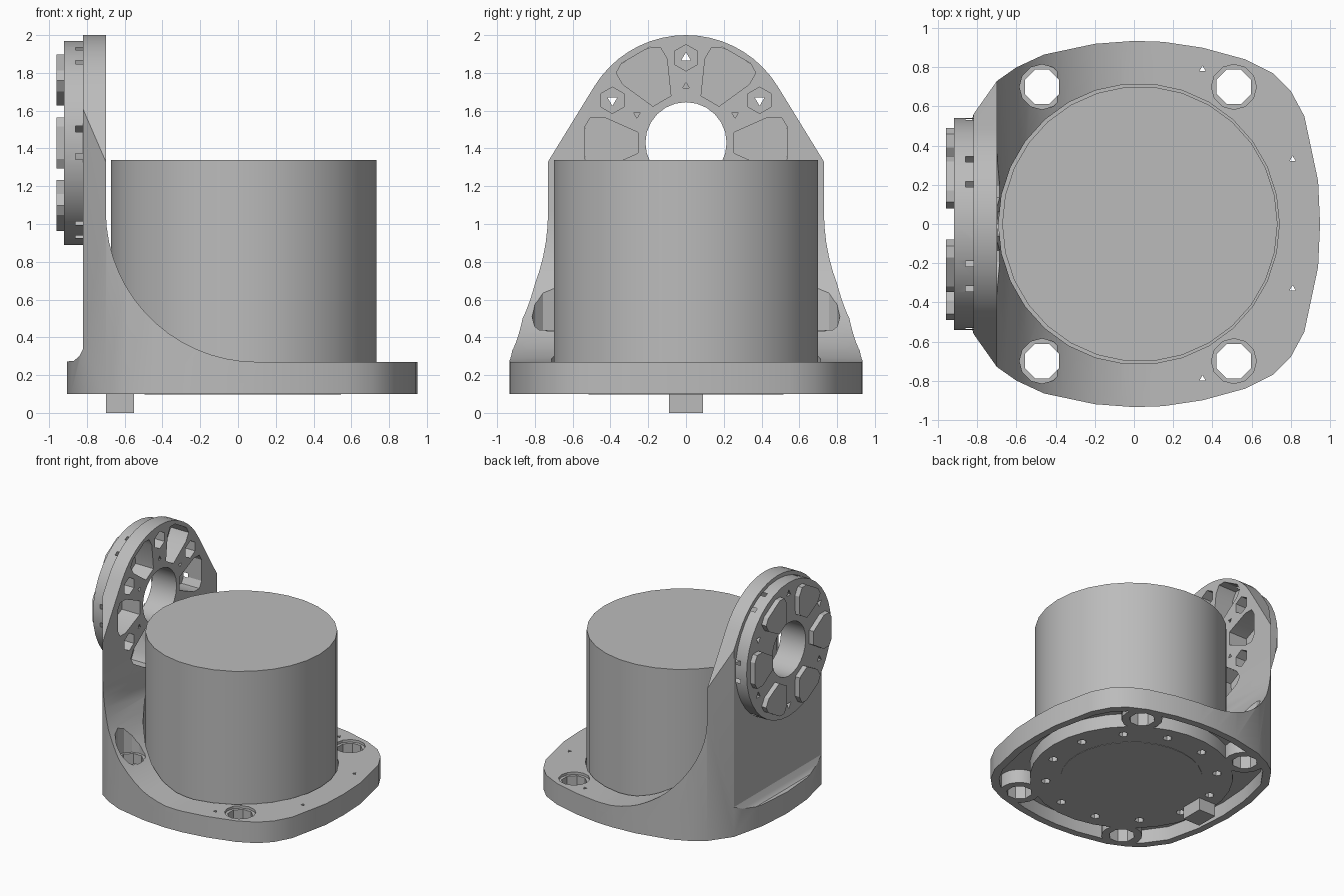
import bpy, bmesh
from math import sin, cos, pi, radians, sqrt
from mathutils import Matrix

cube = bpy.data.objects.get("Cube")
if cube:
    bpy.data.objects.remove(cube, do_unlink=True)

grey = bpy.data.materials.new("plain_grey")
grey.use_nodes = True
grey.diffuse_color = (0.5, 0.5, 0.5, 1)
grey.node_tree.nodes["Principled BSDF"].inputs["Base Color"].default_value = (0.5, 0.5, 0.5, 1)

AXES = {"x": lambda u, v, w: (w, u, v),
        "y": lambda u, v, w: (u, w, v),
        "z": lambda u, v, w: (u, v, w)}


def ngon(cx, cy, r, n, turn=0.0):
    return [(cx + r * cos(turn + 2 * pi * i / n), cy + r * sin(turn + 2 * pi * i / n)) for i in range(n)]


def prisms(name, loops, axis, low, high):
    """One object made of separate straight prisms along an axis."""
    bm = bmesh.new()
    place = AXES[axis]
    for loop in loops:
        a = [bm.verts.new(place(u, v, low)) for u, v in loop]
        b = [bm.verts.new(place(u, v, high)) for u, v in loop]
        bm.faces.new(a)
        bm.faces.new(b)
        for i in range(len(a)):
            j = (i + 1) % len(a)
            bm.faces.new((a[i], a[j], b[j], b[i]))
    bmesh.ops.recalc_face_normals(bm, faces=bm.faces)
    mesh = bpy.data.meshes.new(name)
    bm.to_mesh(mesh)
    bm.free()
    mesh.materials.append(grey)
    ob = bpy.data.objects.new(name, mesh)
    bpy.context.collection.objects.link(ob)
    return ob


def combine(ob, tool, operation):
    """Apply a boolean and remove the helper."""
    mod = ob.modifiers.new("cut", "BOOLEAN")
    mod.operation = operation
    mod.solver = "EXACT"
    mod.object = tool
    graph = bpy.context.evaluated_depsgraph_get()
    mesh = bpy.data.meshes.new_from_object(ob.evaluated_get(graph))
    ob.modifiers.clear()
    ob.data = mesh
    bpy.data.objects.remove(tool, do_unlink=True)


def cut(ob, *args):
    combine(ob, prisms("cutter", *args), "DIFFERENCE")


CX = 0.025          # axis of the drum
HUB = 1.43          # height of the side hub
SIXTH = [i * pi / 3 for i in range(6)]

# Flange footprint, mirrored front to back
half = [(0.95, 0), (0.94, 0.22), (0.87, 0.55), (0.80, 0.68), (0.71, 0.77), (0.57, 0.84),
        (0.35, 0.90), (0.15, 0.93), (0, 0.935), (-0.2, 0.92), (-0.46, 0.865), (-0.6, 0.80),
        (-0.70, 0.73), (-0.82, 0.56), (-0.885, 0.28), (-0.905, 0)]
outline = half + [(x, -y) for x, y in half[-2:0:-1]]
bracket = prisms("bracket", [outline], "z", 0.10, 2.1)

# Side profile: upright wall sweeping down into the flange
sweep = [(0.1 - 0.8 * cos(a), 1.07 - 0.8 * sin(a)) for a in [radians(6 * i) for i in range(16)]]
side = [(-0.95, 0), (-0.95, 0.27), (-0.87, 0.275), (-0.84, 0.3), (-0.82, 0.34), (-0.82, 2.2), (-0.70, 2.2)]
combine(bracket, prisms("side_profile", [side + sweep + [(1.2, 0.27), (1.2, 0)]], "y", -1.2, 1.2), "INTERSECT")

# Rounded arch at the top of the wall
arc = [(0.57 * cos(a), HUB + 0.57 * sin(a)) for a in [radians(31.5 + 6.5 * i) for i in range(19)]]
arch = [(-0.97, 0), (0.97, 0), (0.97, 0.94)] + arc + [(-0.97, 0.94)]
combine(bracket, prisms("arch_profile", [arch], "x", -1.2, 1.2), "INTERSECT")

# Round hub on the outside of the wall
combine(bracket, prisms("hub", [ngon(0, HUB, 0.54, 36)], "x", -0.92, -0.78), "UNION")

# Well for the drum
cut(bracket, [ngon(CX, 0, 0.717, 30)], "z", 0.16, 2.2)

# Underside pockets between rim, central ring and bolt bosses
bolts = [(x, y) for x in (-0.47, 0.51) for y in (-0.70, 0.70)]
pocket = prisms("pocket", [[(CX + (x - CX) * 0.94, y * 0.94) for x, y in outline]], "z", 0.0, 0.21)
cut(pocket, [ngon(CX, 0, 0.745, 30)], "z", -0.1, 0.3)
cut(pocket, [ngon(x, y, 0.15, 16) for x, y in bolts], "z", -0.1, 0.3)
combine(bracket, pocket, "DIFFERENCE")

# Bolt holes with counterbores, small pin holes
cut(bracket, [ngon(x, y, 0.095, 8, pi / 8) for x, y in bolts], "z", -0.1, 0.7)
cut(bracket, [ngon(x, y, 0.115, 12) for x, y in bolts if x > 0], "z", 0.25, 0.7)
cut(bracket, [ngon(x, y, 0.115, 12) for x, y in bolts if x < 0], "z", 0.44, 1.0)
pins = [(x, s * y) for x, y in ((0.35, 0.79), (0.81, 0.33)) for s in (-1, 1)]
cut(bracket, [ngon(x, y, 0.018, 3, pi / 2) for x, y in pins], "z", -0.1, 0.5)

# Screw holes around the underside ring
cut(bracket, [ngon(CX + 0.63 * cos(a + d), 0.63 * sin(a + d), 0.035, 6)
              for a in SIXTH for d in (0.26, 0.78)], "z", 0.0, 0.14)


# Hub features: bore, six recesses, screw seats and pin holes
def keystone(a, inner, outer, narrow, wide):
    pts = [(inner, -narrow), (outer - 0.1, -wide), (outer - 0.03, -wide), (outer, -wide + 0.05)]
    pts += [(r, -t) for r, t in reversed(pts)]
    return [(r * cos(a) - t * sin(a), HUB + r * sin(a) + t * cos(a)) for r, t in pts]


def ring(radius, size, sides):
    return [ngon(radius * cos(a + pi / 6), HUB + radius * sin(a + pi / 6), size, sides, a + pi / 6) for a in SIXTH]


cut(bracket, [ngon(0, HUB, 0.215, 24)], "x", -1.2, -0.5)
cut(bracket, [keystone(a, 0.255, 0.535, 0.055, 0.135) for a in SIXTH], "x", -0.86, -0.6)
cut(bracket, ring(0.45, 0.07, 6), "x", -0.80, -0.6)
cut(bracket, ring(0.45, 0.03, 3), "x", -1.2, -0.6)
cut(bracket, ring(0.30, 0.02, 3), "x", -0.75, -0.6)

# Raised pads on the hub face
pads = prisms("hub_pads", [keystone(a, 0.26, 0.49, 0.055, 0.135) for a in SIXTH], "x", -0.96, -0.91)

# Drum, its end plate below and the locating key
drum = prisms("drum", [ngon(CX + 0.005, 0, 0.703, 30)], "z", 0.15, 1.34)
end_plate = prisms("end_plate", [ngon(CX, 0, 0.52, 30)], "z", 0.097, 0.12)
key = prisms("locating_key", [[(-0.70, -0.09), (-0.55, -0.09), (-0.55, 0.09), (-0.70, 0.09)]], "z", 0.0, 0.12)

for ob in (bracket, pads, drum, end_plate, key):
    bpy.ops.object.select_all(action="DESELECT")
    ob.select_set(True)
    bpy.context.view_layer.objects.active = ob
    bpy.ops.object.shade_smooth_by_angle(angle=radians(25))
